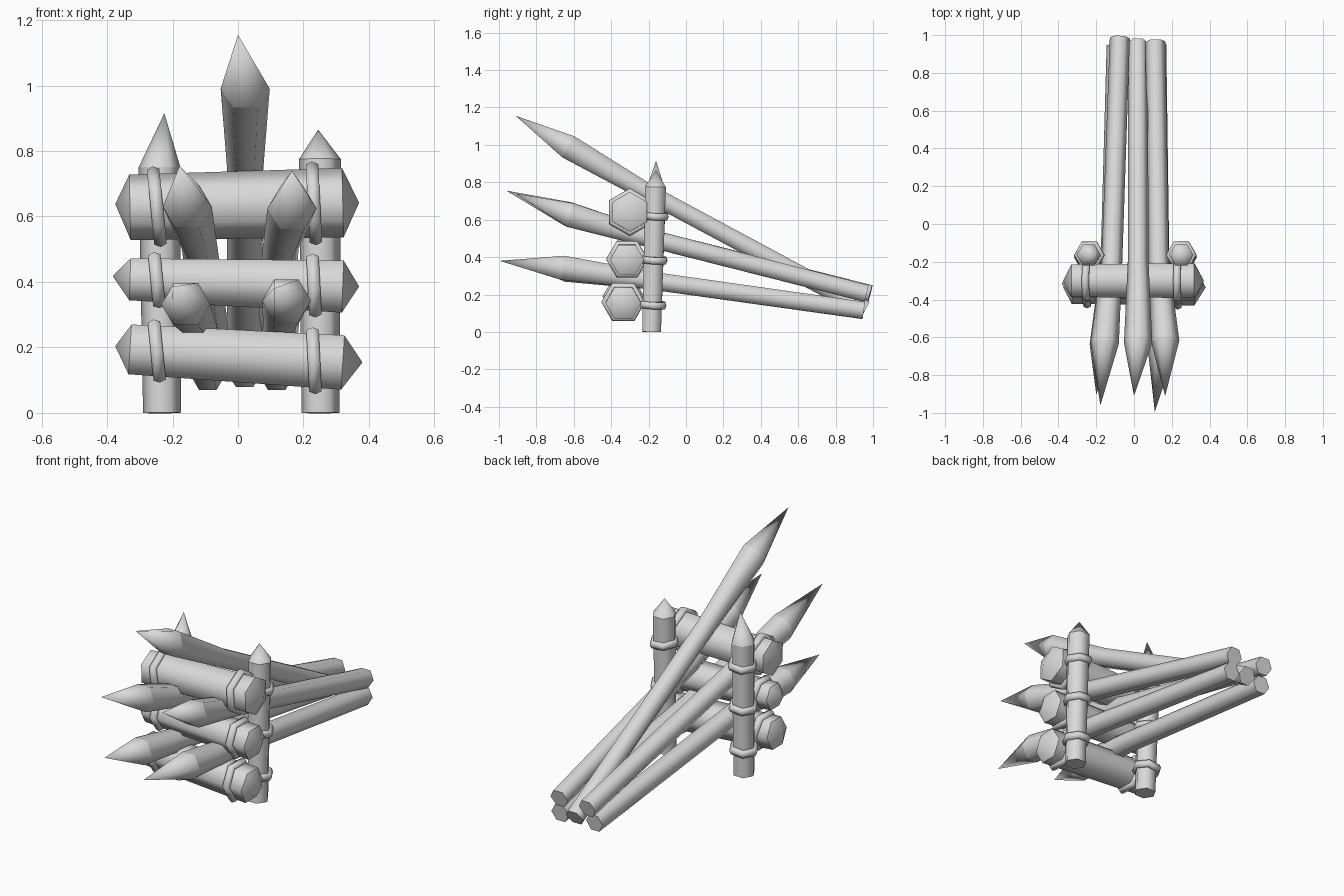
import bpy, bmesh, math
from mathutils import Vector

cube = bpy.data.objects.get("Cube")
if cube:
    bpy.data.objects.remove(cube, do_unlink=True)

SIDES = 6
Y, Z = Vector((0, 1, 0)), Vector((0, 0, 1))

wood = bpy.data.materials.new("plain_grey")
wood.use_nodes = True
grey = (0.7, 0.7, 0.7, 1)
wood.diffuse_color = grey
wood.node_tree.nodes["Principled BSDF"].inputs["Base Color"].default_value = grey


def frame(axis, ref):
    u = axis.cross(ref).normalized()
    return u, u.cross(axis).normalized()


def finish(name, bm):
    bmesh.ops.recalc_face_normals(bm, faces=bm.faces)
    for face in bm.faces:
        face.smooth = True
    mesh = bpy.data.meshes.new(name)
    bm.to_mesh(mesh)
    bm.free()
    mesh.materials.append(wood)
    obj = bpy.data.objects.new(name, mesh)
    bpy.context.collection.objects.link(obj)


def log(name, sections, ref, tip_end, tip_start=None, phase=0):
    """Hexagonal log through (centre, radius) sections, sharpened at the end and optionally the start."""
    sections = [(Vector(c), r) for c, r in sections]
    u, v = frame((sections[-1][0] - sections[0][0]).normalized(), ref)
    bm = bmesh.new()
    rings = []
    for centre, r in sections:
        angles = [phase + math.tau * i / SIDES for i in range(SIDES)]
        rings.append([bm.verts.new(centre + r * (math.cos(a) * u + math.sin(a) * v)) for a in angles])
    for a, b in zip(rings, rings[1:]):
        for i in range(SIDES):
            j = (i + 1) % SIDES
            bm.faces.new((a[i], a[j], b[j], b[i]))
    for ring, tip in ((rings[0], tip_start), (rings[-1], tip_end)):
        if tip is None:
            bm.faces.new(ring)
        else:
            apex = bm.verts.new(tip)
            for i in range(SIDES):
                bm.faces.new((ring[i], ring[(i + 1) % SIDES], apex))
        for i in range(SIDES):
            bm.edges.get((ring[i], ring[(i + 1) % SIDES])).smooth = False
    finish(name, bm)


def rope(name, centre, axis, ref, radius, phase=0, tube=0.018, width=0.022):
    """Hexagonal rope loop around a log."""
    axis = axis.normalized()
    u, v = frame(axis, ref)
    bm = bmesh.new()
    loops = []
    for i in range(SIDES):
        a = phase + math.tau * i / SIDES
        out = math.cos(a) * u + math.sin(a) * v
        loops.append([bm.verts.new(Vector(centre) + out * (radius + tube * math.cos(b)) + axis * width * math.sin(b))
                      for b in (math.tau * k / SIDES for k in range(SIDES))])
    for i in range(SIDES):
        a, b = loops[i], loops[(i + 1) % SIDES]
        for k in range(SIDES):
            m = (k + 1) % SIDES
            bm.faces.new((a[k], b[k], b[m], a[m]))
    finish(name, bm)


# Upright posts with rope bands
for side, x0, x1, tip_x, shoulder, top in (("right", -0.232, -0.24, -0.225, 0.75, 0.915),
                                           ("left", 0.252, 0.25, 0.245, 0.775, 0.865)):
    log(side + "_post", (((x0, -0.184, 0), 0.058), ((x1, -0.163, shoulder), 0.064)), Y, (tip_x, -0.16, top))
    for level, z in (("lower", 0.145), ("middle", 0.385), ("upper", 0.62)):
        lean = Vector((0.08 if side == "left" else -0.08, 0.06, 1))
        rope(f"{side}_post_{level}_rope", ((x0 + x1) / 2, -0.18 + 0.025 * z, z), lean, Y, 0.064)

# Cross rails: depth, end heights, end radii, tips, hexagon turn
rails = (
    ("upper", -0.30, 0.628, 0.642, 0.100, 0.106, -0.375, 0.37, math.pi / 6),
    ("middle", -0.315, 0.408, 0.386, 0.074, 0.092, -0.383, 0.37, 0),
    ("lower", -0.335, 0.194, 0.154, 0.088, 0.096, -0.375, 0.38, 0),
)
for level, y, za, zb, ra, rb, tip_a, tip_b, phase in rails:
    log(level + "_rail", (((-0.33, y, za), ra), ((0.32, y, zb), rb)), Z,
        (tip_b, y, zb), (tip_a, y, za + 0.01), phase)
    for side, x, tilt in (("right", -0.248, 0.1), ("left", 0.232, 0.05)):
        t = (x + 0.33) / 0.65
        rope(f"{level}_rail_{side}_rope", (x, y, za + (zb - za) * t), Vector((1, 0, tilt)), Z,
             ra + (rb - ra) * t + 0.005, phase)

# Sharpened stakes: butt, waist, shoulder, tip
stakes = (
    ("centre_stake", (0.02, 0.96, 0.12), (0.022, -0.2, 0.742), (0.022, -0.63, 0.99), (0, -0.91, 1.155)),
    ("upper_right_stake", (-0.075, 0.985, 0.205), (-0.117, -0.2, 0.502), (-0.155, -0.63, 0.63), (-0.178, -0.96, 0.755)),
    ("upper_left_stake", (0.113, 0.965, 0.205), (0.13, -0.2, 0.502), (0.165, -0.62, 0.625), (0.165, -0.91, 0.74)),
    ("lower_right_stake", (-0.092, 0.945, 0.115), (-0.122, -0.2, 0.276), (-0.16, -0.64, 0.333), (-0.2, -0.9, 0.385)),
    ("lower_left_stake", (0.118, 0.95, 0.115), (0.132, -0.2, 0.276), (0.148, -0.66, 0.343), (0.11, -0.995, 0.38)),
)
for name, butt, waist, shoulder, tip in stakes:
    log(name, ((butt, 0.053), (waist, 0.055), (shoulder, 0.075)), Z, tip)
